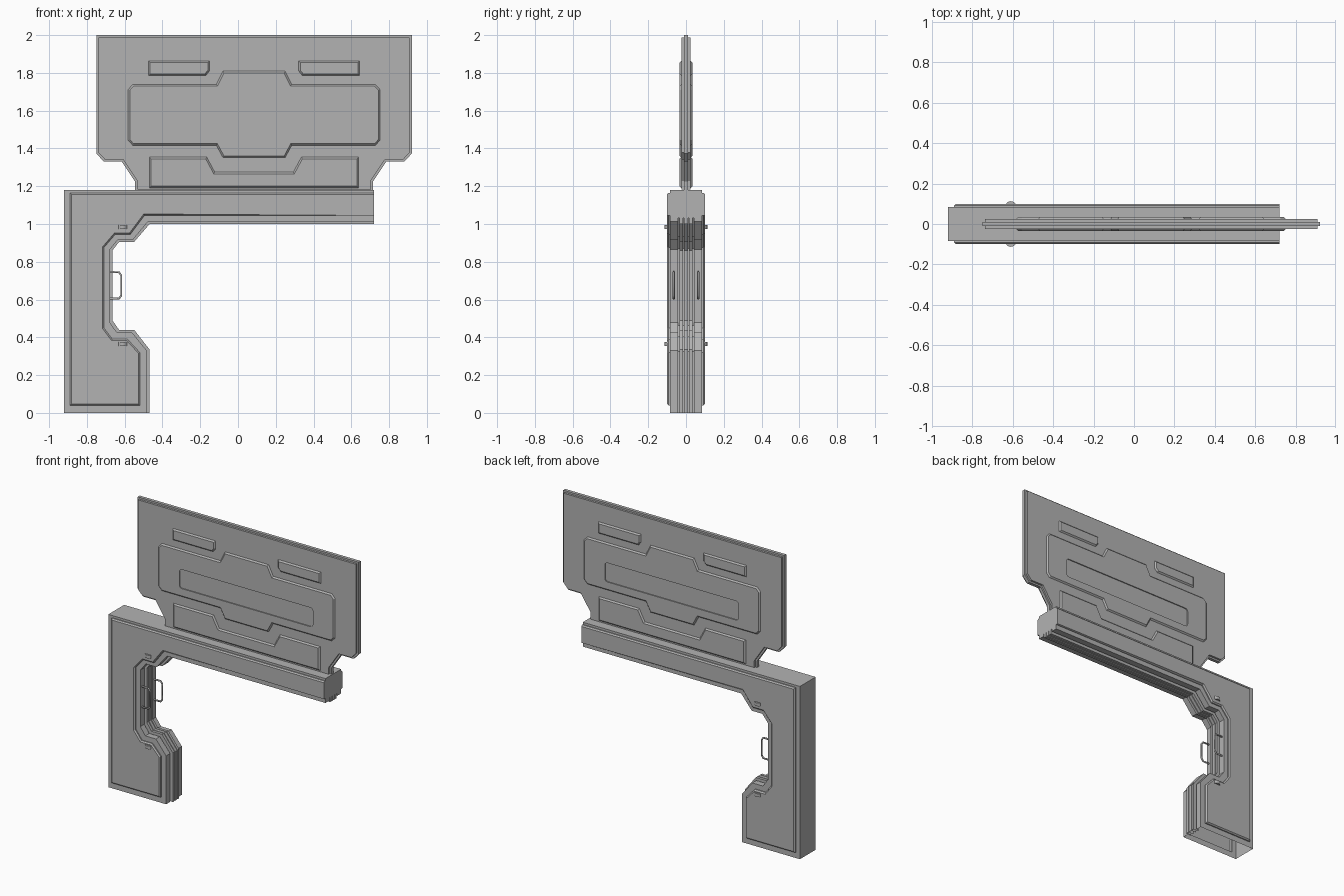
import bpy, bmesh, math
from mathutils import Vector

cube = bpy.data.objects.get("Cube")
if cube:
    bpy.data.objects.remove(cube)

grey = bpy.data.materials.new("plain grey")
grey.use_nodes = True
grey.diffuse_color = (0.45, 0.45, 0.45, 1)
grey.node_tree.nodes["Principled BSDF"].inputs["Base Color"].default_value = (0.45, 0.45, 0.45, 1)


def add_object(name, bm):
    bmesh.ops.recalc_face_normals(bm, faces=bm.faces)
    mesh = bpy.data.meshes.new(name)
    bm.to_mesh(mesh)
    bm.free()
    mesh.materials.append(grey)
    ob = bpy.data.objects.new(name, mesh)
    bpy.context.collection.objects.link(ob)
    return ob


def loft(bm, rings):
    """Bridge closed x-z outlines placed at successive y values and cap both ends."""
    loops = [[bm.verts.new((x, y, z)) for x, z in pts] for pts, y in rings]
    for a, b in zip(loops, loops[1:]):
        for i in range(len(a)):
            j = (i + 1) % len(a)
            bm.faces.new((a[i], a[j], b[j], b[i]))
    bm.faces.new(loops[0])
    bm.faces.new(loops[-1])


def inset(pts, d):
    """Move an outline inwards by d with mitred corners."""
    v = [Vector(p) for p in pts]
    area = sum(a.x * b.y - b.x * a.y for a, b in zip(v, v[1:] + v[:1]))
    side = 1 if area > 0 else -1
    out = []
    for i, p in enumerate(v):
        e, f = (p - v[i - 1]).normalized(), (v[(i + 1) % len(v)] - p).normalized()
        n, m = Vector((-e.y, e.x)) * side, Vector((-f.y, f.x)) * side
        out.append(tuple(p + (n + m) * d / (1 + n.dot(m))))
    return out


def both_sides(rings):
    return [(p, -y) for p, y in rings] + [(p, y) for p, y in reversed(rings)]


CENTRE = 0.085  # middle of the sign board


def symmetric(half):
    """Complete an outline from its right half, given as offsets from the sign centre."""
    right = [(CENTRE + x, z) for x, z in half]
    return right + [(CENTRE - x, z) for x, z in reversed(half)]


# Frame: post and beam with stepped ribs around the opening
panel_edge = [(-.52, .04), (-.52, .32), (-.585, .39), (-.665, .39), (-.71, .45),
              (-.71, .875), (-.65, .945), (-.57, .945), (-.495, 1.045), (.72, 1.045)]
rib_edge = [(-.468, 0), (-.468, .335), (-.55, .44), (-.63, .44), (-.665, .49),
            (-.665, .86), (-.63, .905), (-.55, .905), (-.468, 1.0), (.72, 1.0)]


def frame_outline(t, body=True):
    edge = [tuple(Vector(p).lerp(Vector(c), t)) for p, c in zip(panel_edge, rib_edge)]
    if body:
        edge[0] = (edge[0][0], 0)
        return edge + [(.72, 1.18), (-.92, 1.18), (-.92, 0)]
    return edge + [(.72, 1.165), (-.89, 1.165), (-.89, .04)]


panel, step = frame_outline(0, False), frame_outline(.7)
groove, rib = frame_outline(.3), frame_outline(1)
panel_top = [(x if x > .7 else nx, z if x > .7 and z < 1.1 else nz)
             for (x, z), (nx, nz) in zip(panel, inset(panel, .008))]
bm = bmesh.new()
loft(bm, both_sides([(panel_top, .1), (panel, .092), (panel, .085), (step, .085),
                     (step, .042), (groove, .042), (groove, .034), (rib, .034),
                     (rib, .016), (groove, .016), (groove, .011), (rib, .011)]))
# Open underside of the post
bmesh.ops.delete(bm, geom=[f for f in bm.faces if all(v.co.z < .001 for v in f.verts)],
                 context='FACES')
add_object("frame", bm)

# Sign board with a slightly larger core layer
board = symmetric([(.63, 1.17), (.63, 1.225), (.70, 1.33), (.795, 1.33),
                   (.835, 1.373), (.835, 2.0)])
small = inset(board, .012)
bm = bmesh.new()
loft(bm, both_sides([(small, .025), (small, .011), (board, .011)]))
add_object("sign_board", bm)


def relief(name, outline, bevel=.01):
    bm = bmesh.new()
    loft(bm, both_sides([(inset(outline, bevel), .034), (outline, .024)]))
    return add_object(name, bm)


# Raised panels on both faces of the sign
centre_panel = relief("sign_centre_panel", symmetric(
    [(.165, 1.35), (.2, 1.415), (.642, 1.415), (.668, 1.443),
     (.668, 1.712), (.642, 1.74), (.2, 1.74), (.165, 1.81)]))
relief("sign_lower_panel", symmetric(
    [(.555, 1.19), (.555, 1.355), (.25, 1.355), (.207, 1.275)]))
for name, s in (("left", 1), ("right", -1)):
    relief(name + "_sign_plate", [(CENTRE + s * x, z) for x, z in
           [(.235, 1.865), (.56, 1.865), (.56, 1.785), (.255, 1.785), (.235, 1.81)]])

# Rounded slot sunk into the centre panel
slot = []
for cx, cz, start in ((.57, 1.585, 0), (-.40, 1.585, 90), (-.40, 1.495, 180), (.57, 1.495, 270)):
    for k in range(4):
        a = math.radians(start + k * 30)
        slot.append((cx + .02 * math.cos(a), cz + .02 * math.sin(a)))
bm = bmesh.new()
for s in (-1, 1):
    loft(bm, [(slot, s * .027), (slot, s * .06)])
cutter = add_object("slot_cutter", bm)
cutter.hide_render = True
mod = centre_panel.modifiers.new("slot", 'BOOLEAN')
mod.operation, mod.object, mod.solver = 'DIFFERENCE', cutter, 'EXACT'
bpy.context.view_layer.objects.active = centre_panel
bpy.ops.object.modifier_apply(modifier=mod.name)
bpy.data.objects.remove(cutter)

# Grab handles and half-round latches on both sides of the opening
for side, s in (("front", -1), ("back", 1)):
    curve = bpy.data.curves.new(side + "_handle", 'CURVE')
    curve.dimensions = '3D'
    curve.bevel_depth, curve.bevel_resolution = .006, 1
    curve.use_fill_caps = True
    path = [(-.69, .745), (-.63, .745), (-.618, .728), (-.618, .622), (-.63, .605), (-.69, .605)]
    line = curve.splines.new('POLY')
    line.points.add(len(path) - 1)
    for p, (x, z) in zip(line.points, path):
        p.co = (x, s * .065, z, 1)
    curve.materials.append(grey)
    bpy.context.collection.objects.link(bpy.data.objects.new(side + "_handle", curve))

    bm = bmesh.new()
    for z in (.365, .985):
        ring = bmesh.ops.create_cone(bm, cap_ends=True, segments=16, radius1=.027,
                                     radius2=.027, depth=.022)
        bmesh.ops.translate(bm, verts=ring["verts"], vec=(-.61, s * .086, z))
    add_object(side + "_latches", bm)
